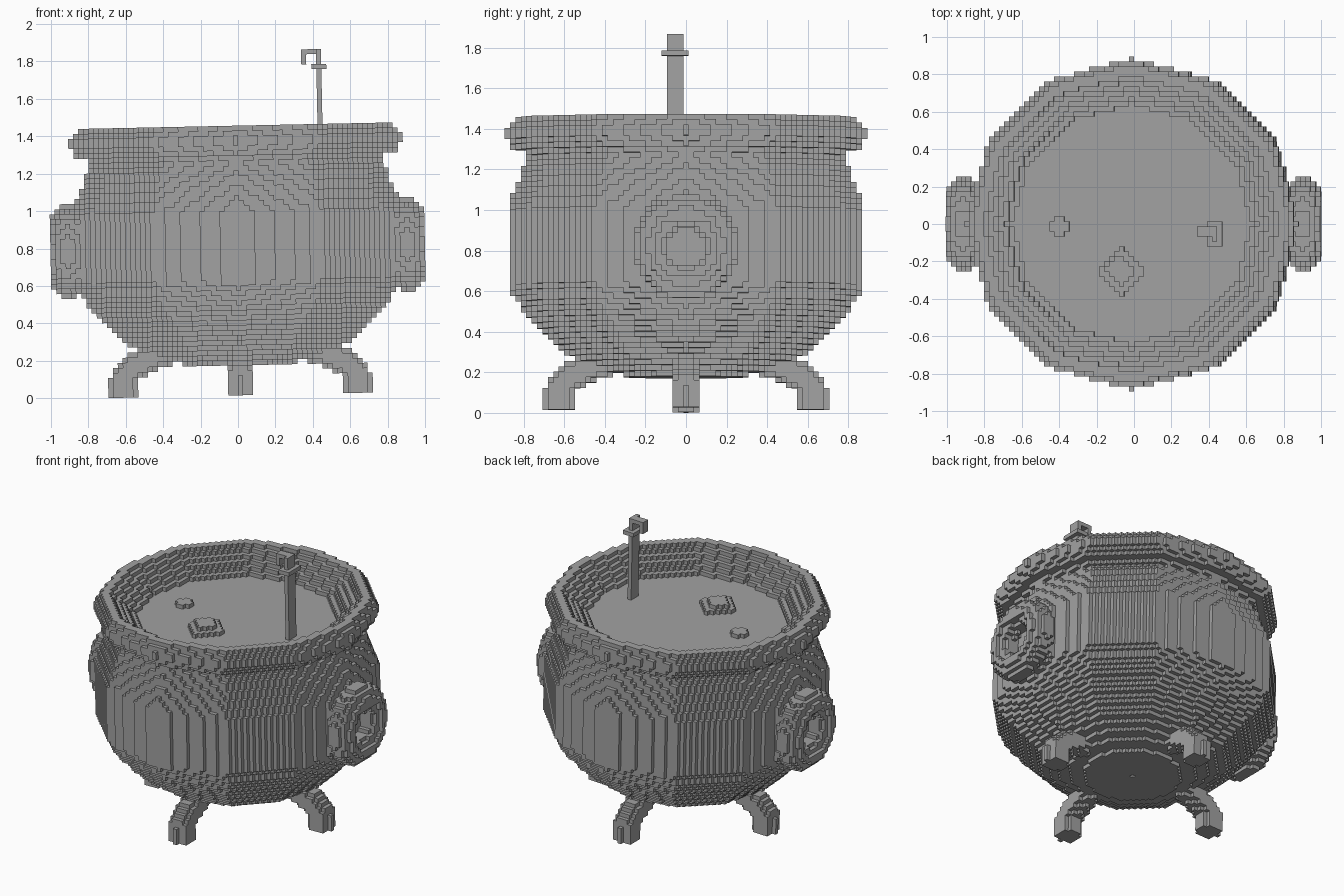
import bpy
import math
from itertools import product
from mathutils import Matrix, Vector

cube = bpy.data.objects.get("Cube")
if cube:
    bpy.data.objects.remove(cube)

H = 0.0267          # block size
FLOOR = 0.015       # height of the lowest block layer
TILT = math.radians(-1.2)
PIVOT = Vector((0, 0, 0.72))
LEAN = (Matrix.Translation(PIVOT) @ Matrix.Rotation(TILT, 4, 'Y')
        @ Matrix.Translation(-PIVOT))

grey = bpy.data.materials.new("iron grey")
grey.use_nodes = True
grey.diffuse_color = (0.36, 0.36, 0.36, 1)
grey.node_tree.nodes["Principled BSDF"].inputs["Base Color"].default_value = grey.diffuse_color


def blocks(name, low, high, inside):
    """Fill the box low..high with blocks where inside(x, y, z) holds and skin them."""
    start = (0, 0, FLOOR + H / 2)
    spans = [range(math.floor((a - s) / H), math.ceil((b - s) / H) + 1)
             for a, b, s in zip(low, high, start)]
    cells = {c for c in product(*spans)
             if inside(*(s + i * H for s, i in zip(start, c)))}
    index, faces = {}, []
    for cell in cells:
        for axis, side in product(range(3), (0, 1)):
            beside = list(cell)
            beside[axis] += 2 * side - 1
            if tuple(beside) in cells:
                continue
            u, v = (axis + 1) % 3, (axis + 2) % 3
            quad = []
            for du, dv in ((0, 0), (1, 0), (1, 1), (0, 1)):
                corner = list(cell)
                corner[axis] += side
                corner[u] += du
                corner[v] += dv
                quad.append(index.setdefault(tuple(corner), len(index)))
            faces.append(quad if side else quad[::-1])
    verts = [LEAN @ Vector([s + (i - 0.5) * H for s, i in zip(start, c)]) for c in index]
    mesh = bpy.data.meshes.new(name)
    mesh.from_pydata(verts, [], faces)
    mesh.materials.append(grey)
    obj = bpy.data.objects.new(name, mesh)
    bpy.context.collection.objects.link(obj)
    return obj


def box(name, low, high):
    return blocks(name, low, high, lambda *p: all(
        a <= c <= b for a, c, b in zip(low, p, high)))


def profile_radius(profile, z):
    for (r0, z0), (r1, z1) in zip(profile, profile[1:]):
        if z0 <= z <= z1:
            return r0 + (r1 - r0) * (z - z0) / (z1 - z0)
    return 0


def facet_radius(x, y):
    """Distance measured so that a constant value gives a twelve-sided outline."""
    sector = math.pi / 6
    fold = math.atan2(y, x) % sector - sector / 2
    return math.hypot(x, y) * math.cos(fold) / math.cos(sector / 2)


# Pot: swelling belly, narrow neck, flared rim, sloping mouth
OUTER = [(0.28, 0.18), (0.42, 0.22), (0.57, 0.28), (0.7, 0.39), (0.8, 0.5), (0.86, 0.59),
         (0.88, 0.62), (0.88, 1.0), (0.84, 1.12), (0.78, 1.26), (0.79, 1.28),
         (0.85, 1.3), (0.885, 1.35), (0.885, 1.39), (0.85, 1.45)]
MOUTH = [(0.6, 1.24), (0.63, 1.3), (0.8, 1.45)]
blocks("pot", (-0.9, -0.9, 0.18), (0.9, 0.9, 1.44),
       lambda x, y, z: profile_radius(MOUTH, z) < facet_radius(x, y)
       <= profile_radius(OUTER, z))

# Liquid surface and the lumps floating on it
blocks("liquid", (-0.7, -0.7, 1.24), (0.7, 0.7, 1.3),
       lambda x, y, z: 1.24 < z < 1.3 and facet_radius(x, y) < 0.66)
for name, x, y, size in (("large_lump", -0.06, -0.25, 0.1), ("small_lump", -0.385, -0.02, 0.05)):
    blocks(name, (x - size, y - size, 1.29), (x + size, y + size, 1.37),
           lambda px, py, pz: 1.28 < pz < 1.3 + size * 0.6
           and abs(px - x) + abs(py - y) < size * (1.35 if pz < 1.325 else 0.85))

# Legs: bent tubes going out and down in four directions
PATH = [Vector(p) for p in ((0.625, 0), (0.625, 0.12), (0.55, 0.19), (0.45, 0.24), (0.3, 0.28))]


def leg_distance(out, side, z):
    point, best = Vector((out, z)), 9
    for a, b in zip(PATH, PATH[1:]):
        t = max(0, min(1, (point - a).dot(b - a) / (b - a).length_squared))
        best = min(best, (a.lerp(b, t) - point).length)
    return math.hypot(best, side)


for name, dx, dy in (("left", 1, 0), ("right", -1, 0), ("front", 0, -1), ("back", 0, 1)):
    cx, cy = dx * 0.5, dy * 0.5
    blocks(name + "_leg", (cx - 0.25, cy - 0.25, FLOOR + H / 2), (cx + 0.25, cy + 0.25, 0.34),
           lambda x, y, z: z > FLOOR and leg_distance(
               x * dx + y * dy, x * dy - y * dx, z) < 0.07)

# Handles: thick rings on both sides, each with a lug near the top
for name, s in (("left", 1), ("right", -1)):
    cx = s * 0.91
    blocks(name + "_handle", (cx - 0.1, -0.3, 0.5), (cx + 0.1, 0.3, 1.1),
           lambda x, y, z: math.hypot(math.hypot(y, z - 0.8) - 0.175, x - cx) < 0.08)
    box(name + "_handle_lug", (cx - 0.06, -0.1, 0.92), (cx + 0.09, 0.1, 0.98))

# Ladle standing in the liquid: flat shaft, collar and hooked end
box("ladle_shaft", (0.44, -0.09, 1.25), (0.48, -0.01, 1.85))
box("ladle_collar", (0.42, -0.12, 1.76), (0.5, 0.015, 1.79))
box("ladle_hook_arm", (0.36, -0.06, 1.825), (0.48, -0.02, 1.85))
box("ladle_hook_tip", (0.36, -0.06, 1.78), (0.385, -0.02, 1.85))
